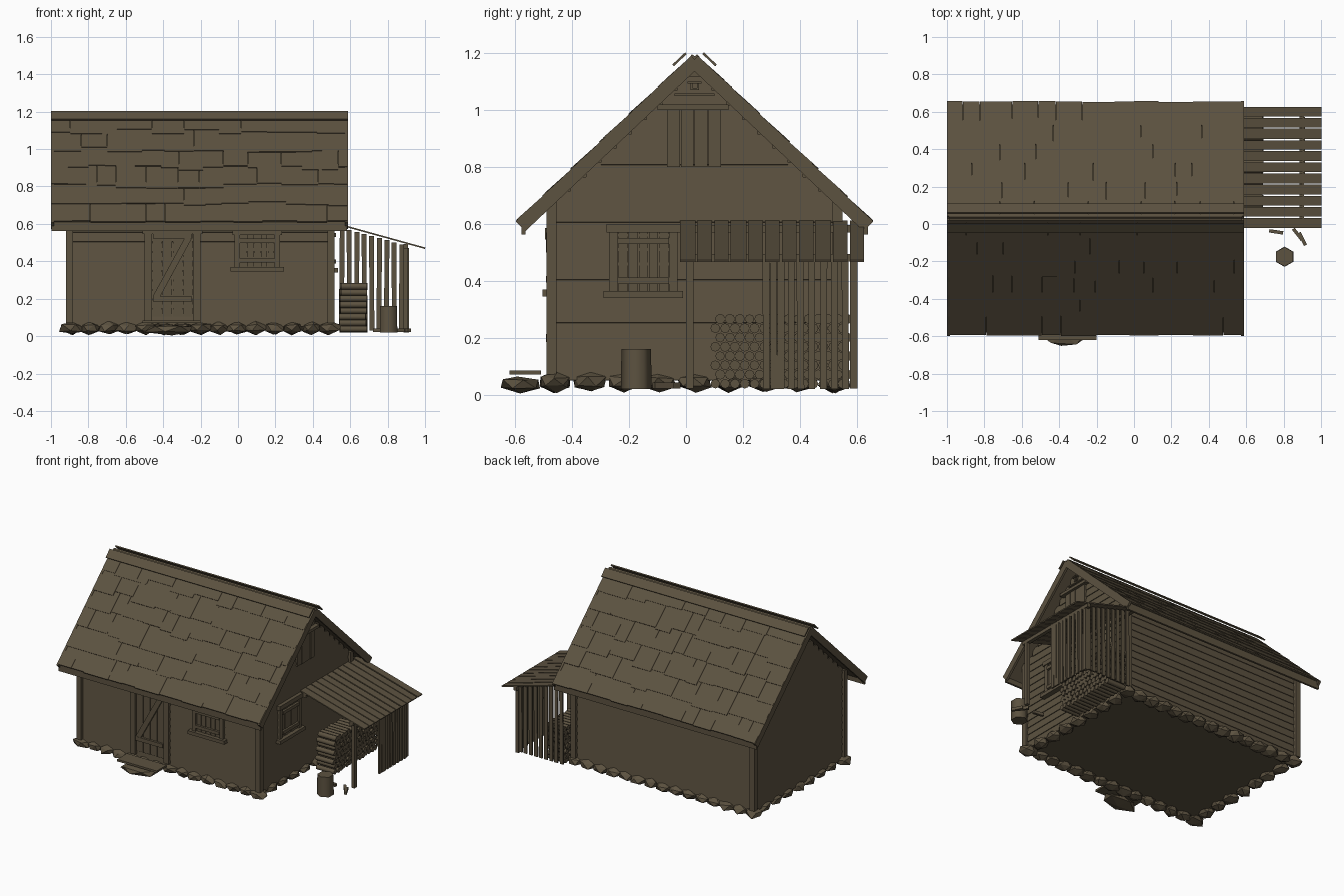
import bpy, bmesh, math, random
from mathutils import Matrix, Vector

random.seed(4)
if "Cube" in bpy.data.objects:
    bpy.data.objects.remove(bpy.data.objects["Cube"])

wood = bpy.data.materials.new("weathered_brown")
wood.use_nodes = True
colour = (0.107, 0.084, 0.051, 1)
wood.diffuse_color = colour
wood.node_tree.nodes["Principled BSDF"].inputs["Base Color"].default_value = colour

SLOPE = 0.945
RIDGE_Y, RIDGE_Z, PITCH = 0.03, 1.205, math.atan(SLOPE)
COS, SIN = math.cos(PITCH), math.sin(PITCH)
LEFT, RIGHT = -1.0, 0.587


def finish(name, bm):
    bmesh.ops.recalc_face_normals(bm, faces=bm.faces)
    mesh = bpy.data.meshes.new(name)
    bm.to_mesh(mesh)
    bm.free()
    mesh.materials.append(wood)
    obj = bpy.data.objects.new(name, mesh)
    bpy.context.collection.objects.link(obj)


def box(bm, centre, size, angle=0, axis="X"):
    m = Matrix.Translation(centre) @ Matrix.Rotation(angle, 4, axis) @ Matrix.Diagonal((*size, 1))
    bmesh.ops.create_cube(bm, size=1, matrix=m)


def panel(bm, wall, u, v, n, angle=0):
    """Box on a wall: u across, v up, n outward, each a (low, high) pair."""
    mid = [(a + b) / 2 for a, b in (u, n, v)]
    size = [b - a for a, b in (u, n, v)]
    m = wall @ Matrix.Translation(mid) @ Matrix.Rotation(angle, 4, "Y") @ Matrix.Diagonal((*size, 1))
    bmesh.ops.create_cube(bm, size=1, matrix=m)


def slope_box(bm, s, x, d, h, tilt=0):
    """Box on roof slope s: x along ridge, d down the slope, h above it."""
    dm, hm = sum(d) / 2, sum(h) / 2
    centre = (sum(x) / 2, RIDGE_Y + s * (dm * COS + hm * SIN), RIDGE_Z - dm * SIN + hm * COS)
    box(bm, centre, (x[1] - x[0], d[1] - d[0], h[1] - h[0]), -s * (PITCH - tilt))


def rock(bm, centre, size):
    spin = Matrix.Rotation(random.uniform(-0.15, 0.15), 4, "Z")
    m = Matrix.Translation(centre) @ spin @ Matrix.Diagonal((*size, 1))
    verts = bmesh.ops.create_icosphere(bm, subdivisions=1, radius=0.5, matrix=m)["verts"]
    for v in verts:
        v.co += Vector([random.uniform(-0.07, 0.07) * k for k in size])


def log(bm, centre, radius, length, rot, sides=8, flare=1):
    verts = bmesh.ops.create_cone(bm, cap_ends=True, segments=sides, radius1=radius * flare,
                                  radius2=radius, depth=length,
                                  matrix=Matrix.Translation(centre) @ rot)["verts"]
    for f in {f for v in verts for f in v.link_faces}:
        f.smooth = len(f.verts) == 4


# Wall core: gabled prism with closed floor
bm = bmesh.new()
profile = [(-0.46, 0.05), (0.52, 0.05), (0.52, 0.687), (RIDGE_Y, 1.15), (-0.46, 0.687)]
face = bm.faces.new([bm.verts.new((-0.89, y, z)) for y, z in profile])
ext = bmesh.ops.extrude_face_region(bm, geom=[face], use_keep_orig=True)["geom"]
bmesh.ops.translate(bm, vec=(1.38, 0, 0), verts=[g for g in ext if isinstance(g, bmesh.types.BMVert)])
finish("wall_core", bm)

# Lapped siding on all four walls and both gables
bm = bmesh.new()
ROW, LAP = 0.0505, 0.09
for i in range(21):
    z = 0.079 + ROW * i
    if z < 0.66:
        for s, y in ((-1, -0.464), (1, 0.524)):
            box(bm, (-0.2, y, z), (1.39, 0.012, ROW + 0.008), s * LAP)
    half = min(0.49, (1.172 - z - ROW / 2) / SLOPE)
    for s, x in ((-1, -0.894), (1, 0.494)):
        box(bm, (x, RIDGE_Y, z), (0.012, half * 2, ROW + 0.008), -s * LAP, "Y")
finish("lapped_siding", bm)

# Corner posts
bm = bmesh.new()
for x in (-0.9, 0.497):
    for y in (-0.473, 0.533):
        box(bm, (x, y, 0.375), (0.038, 0.036, 0.61))
finish("corner_posts", bm)

# Roof deck, barge boards, eave boards and ridge boards
bm = bmesh.new()
for s in (-1, 1):
    slope_box(bm, s, (LEFT + 0.01, RIGHT - 0.01), (0, 0.85), (-0.035, -0.012))
    for x in (LEFT, RIGHT - 0.016):
        slope_box(bm, s, (x, x + 0.016), (0.018, 0.866), (-0.05, -0.002))
    box(bm, (-0.207, RIDGE_Y + s * 0.602, 0.587), (1.58, 0.014, 0.05))
    slope_box(bm, s, (LEFT, RIGHT), (0.025, 0.088), (0.013, 0.021))
finish("roof_frame", bm)

# Wooden shingles in staggered, uneven rows
bm = bmesh.new()
for s in (-1, 1):
    for row in range(6):
        low = 0.86 - row * 0.14
        ragged = 0.004 if row == 0 else 0.022
        x = LEFT + 0.004
        while x < RIGHT - 0.01:
            end = min(x + random.uniform(0.08, 0.2), RIGHT - 0.004)
            if RIGHT - end < 0.05:
                end = RIGHT - 0.004
            drop = random.uniform(-ragged, ragged)
            lift = random.uniform(-0.001, 0.001)
            slope_box(bm, s, (x, end - 0.001), (max(low - 0.17, 0.018), low + drop),
                      (-0.01 + lift, -0.002 + lift), 0.028)
            x = end
finish("roof_shingles", bm)

# Door, front window, side window and loft hatch
front = Matrix(((1, 0, 0, 0), (0, -1, 0, -0.471), (0, 0, 1, 0), (0, 0, 0, 1)))
side = Matrix(((0, 1, 0, 0.501), (1, 0, 0, 0), (0, 0, 1, 0), (0, 0, 0, 1)))


def planks(bm, wall, u, v, n, count):
    step = (u[1] - u[0]) / count
    for i in range(count):
        a = u[0] + i * step
        panel(bm, wall, (a + 0.002, a + step - 0.002), v, (-0.005, n + 0.002 * (i % 2)))


def frame(bm, wall, u, v, width, n):
    for a in (u[0], u[1] - width):
        panel(bm, wall, (a, a + width), v, (-0.005, n))
    panel(bm, wall, (u[0] - 0.01, u[1] + 0.01), (v[1] - width, v[1]), (-0.005, n + 0.006))


def window(name, wall, u, v):
    bm = bmesh.new()
    frame(bm, wall, u, v, 0.03, 0.016)
    inner = (u[0] + 0.03, u[1] - 0.03)
    planks(bm, wall, inner, (v[0] + 0.01, v[1] - 0.03), 0.006, 5)
    for z in (v[0] + 0.05, v[1] - 0.06):
        panel(bm, wall, inner, (z - 0.011, z + 0.011), (0, 0.022))
    panel(bm, wall, (u[0] - 0.02, u[1] + 0.02), (v[0] - 0.01, v[0] + 0.014), (-0.005, 0.034))
    finish(name, bm)


window("front_window", front, (-0.02, 0.225), (0.355, 0.57))
window("side_window", side, (-0.27, -0.03), (0.35, 0.6))

bm = bmesh.new()
frame(bm, front, (-0.5, -0.2), (0.08, 0.585), 0.04, 0.018)
planks(bm, front, (-0.46, -0.24), (0.105, 0.55), 0.006, 4)
for z in (0.198, 0.535):
    panel(bm, front, (-0.455, -0.245), (z - 0.014, z + 0.014), (0, 0.022))
panel(bm, front, (-0.37, -0.335), (0.18, 0.55), (0, 0.02), 0.5)
finish("door", bm)

bm = bmesh.new()
planks(bm, side, (-0.068, 0.125), (0.8, 1.0), 0.01, 4)
panel(bm, side, (-0.1, 0.15), (1.0, 1.02), (-0.005, 0.03))
panel(bm, side, (-0.04, 0.1), (1.05, 1.058), (-0.005, 0.01))
frame(bm, side, (0.015, 0.045), (1.07, 1.1), 0.007, 0.008)
panel(bm, side, (0.015, 0.045), (1.07, 1.077), (-0.005, 0.008))
finish("loft_hatch", bm)

# Door step: board over a flat stone
bm = bmesh.new()
box(bm, (-0.355, -0.565, 0.077), (0.31, 0.11, 0.014))
rock(bm, (-0.365, -0.585, 0.037), (0.27, 0.17, 0.06))
finish("door_step", bm)

# Fieldstone footing
bm = bmesh.new()
for i in range(15):
    for y in (-0.46, 0.52):
        k = random.uniform(0.95, 1.2)
        rock(bm, (-0.89 + i * 0.0985, y, 0.044), (0.115 * k, 0.1 * k, 0.07))
for i in range(1, 8):
    for x in (-0.885, 0.485):
        rock(bm, (x, -0.46 + i * 0.1225, 0.044), (0.1, 0.125, 0.07))
finish("stone_footing", bm)


# Lean-to: sloping plank roof, beams, post and slatted walls
def lean_z(x):
    return 0.585 - 0.277 * (x - 0.585)


bm = bmesh.new()
for i in range(11):
    box(bm, (0.75, 0.006 + i * 0.0595, lean_z(0.75)),
        (0.52, random.uniform(0.05, 0.056), 0.008), math.atan(0.277), "Y")
finish("lean_to_roof", bm)

bm = bmesh.new()
for x in (0.53, 0.897):
    box(bm, (x, 0.303, lean_z(x) - 0.018), (0.026, 0.645, 0.026))
for y in (0.013, 0.59):
    box(bm, (0.897, y, 0.248), (0.024, 0.026, 0.455))
finish("lean_to_posts", bm)

bm = bmesh.new()
for i in range(9):
    x = 0.555 + i * 0.04
    top = lean_z(x) - 0.014
    box(bm, (x, 0.595, (top + 0.03) / 2), (0.026, 0.01, top - 0.03), random.uniform(-0.01, 0.01), "Y")
for y in (0.282, 0.308, 0.334, 0.37, 0.402, 0.442, 0.484, 0.522, 0.56):
    box(bm, (0.91, y, 0.245), (0.01, 0.024, 0.45), random.uniform(-0.01, 0.01))
finish("lean_to_slats", bm)

# Firewood stack, chopping block and split pieces
bm = bmesh.new()
along_x = Matrix.Rotation(math.pi / 2, 4, "Y")
for row in range(8):
    for col in range(14):
        y = 0.103 + col * 0.0345 + (row % 2) * 0.017
        x = 0.617 + random.uniform(-0.006, 0.006)
        log(bm, (x, y, 0.038 + row * 0.0325), random.uniform(0.0165, 0.0185), 0.14, along_x)
finish("firewood_stack", bm)

bm = bmesh.new()
log(bm, (0.805, -0.175, 0.09), 0.052, 0.14, Matrix(), 6, 1.04)
finish("chopping_block", bm)

bm = bmesh.new()
for x, y, turn in ((0.76, -0.042, -0.15), (0.875, -0.055, -0.9), (0.9, -0.08, -1.1)):
    box(bm, (x, y, 0.032), (0.075, 0.018, 0.02), turn, "Z")
finish("split_wood", bm)
